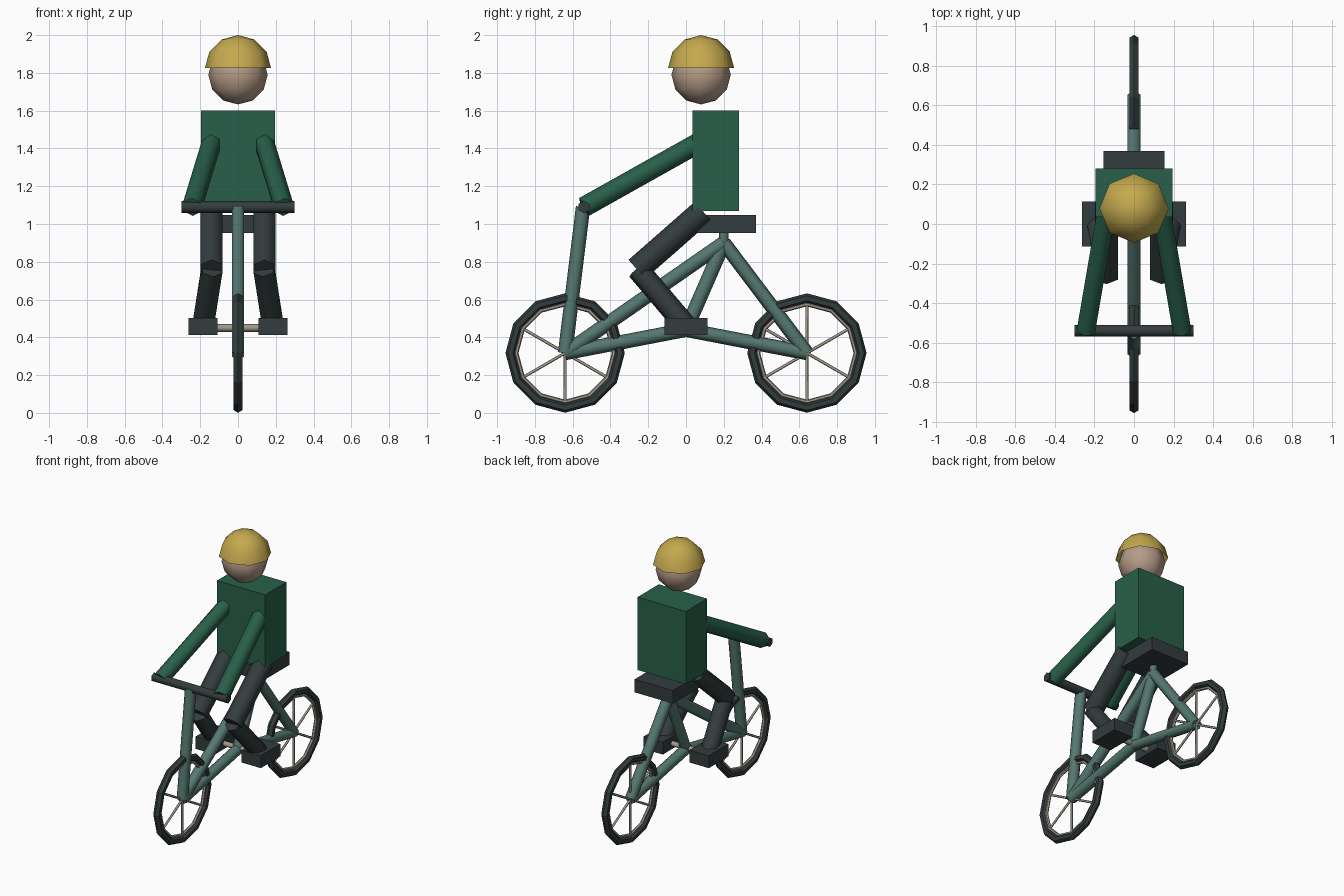
import bpy, bmesh, math
from mathutils import Vector, Matrix

if "Cube" in bpy.data.objects:
    bpy.data.objects.remove(bpy.data.objects["Cube"])


def mat(name, hex_code):
    rgb = [int(hex_code[i:i + 2], 16) / 255 for i in (0, 2, 4)]
    lin = [c / 12.92 if c < 0.04 else ((c + 0.055) / 1.055) ** 2.4 for c in rgb]
    m = bpy.data.materials.new(name)
    m.diffuse_color = (*lin, 1)
    m.use_nodes = True
    m.node_tree.nodes["Principled BSDF"].inputs["Base Color"].default_value = m.diffuse_color
    return m


GREEN = mat("jersey green", "28604a")
DARK = mat("dark grey", "333c3d")
FRAME = mat("frame teal grey", "557870")
SKIN = mat("skin", "b59b87")
GOLD = mat("helmet gold", "c4a94e")
METAL = mat("warm metal", "a29b8d")


def finish(name, bm, material, smooth=None):
    me = bpy.data.meshes.new(name)
    bmesh.ops.recalc_face_normals(bm, faces=bm.faces)
    bm.to_mesh(me)
    bm.free()
    me.materials.append(material)
    ob = bpy.data.objects.new(name, me)
    bpy.context.collection.objects.link(ob)
    if smooth:
        bpy.ops.object.select_all(action='DESELECT')
        ob.select_set(True)
        bpy.context.view_layer.objects.active = ob
        bpy.ops.object.shade_smooth_by_angle(angle=math.radians(smooth))
    return ob


def add_tube(bm, a, b, r, sides=6):
    a, b = Vector(a), Vector(b)
    d = b - a
    m = Matrix.Translation((a + b) / 2) @ d.to_track_quat('Z', 'Y').to_matrix().to_4x4()
    bmesh.ops.create_cone(bm, cap_ends=True, segments=sides, radius1=r,
                          radius2=r, depth=d.length, matrix=m)


def tube(name, a, b, r, material, sides=6):
    bm = bmesh.new()
    add_tube(bm, a, b, r, sides)
    return finish(name, bm, material, 62)


def box(name, lo, hi, material):
    lo, hi = Vector(lo), Vector(hi)
    bm = bmesh.new()
    bmesh.ops.create_cube(bm, size=1, matrix=Matrix.Translation((lo + hi) / 2)
                          @ Matrix.Diagonal((*(hi - lo), 1)))
    return finish(name, bm, material)


def ring(name, y, z, major, minor, material, sides, segs=12):
    # Upright hoop around the x axis
    bm = bmesh.new()
    loops = []
    for i in range(segs):
        t = math.tau * i / segs
        loop = []
        for j in range(sides):
            p = math.tau * j / sides
            rad = major + minor * math.cos(p)
            loop.append(bm.verts.new((minor * math.sin(p), y + rad * math.cos(t),
                                      z + rad * math.sin(t))))
        loops.append(loop)
    for i in range(segs):
        a, b = loops[i], loops[(i + 1) % segs]
        for j in range(sides):
            k = (j + 1) % sides
            bm.faces.new((a[j], a[k], b[k], b[j]))
    return finish(name, bm, material)


# Wheels
HZ = 0.317
for label, y in (("front", -0.64), ("rear", 0.64)):
    ring(label + "_tyre", y, HZ, 0.29, 0.026, DARK, 6)
    ring(label + "_rim", y, HZ, 0.258, 0.011, METAL, 6)
    bm = bmesh.new()
    for k in range(3):
        t = math.radians(30 + 60 * k)
        d = Vector((0, math.cos(t), math.sin(t))) * 0.255
        c = Vector((0, y, HZ))
        add_tube(bm, c - d, c + d, 0.008)
    finish(label + "_spokes", bm, METAL, 62)

# Bicycle frame
front, rear = (0, -0.64, HZ), (0, 0.64, HZ)
crank, post = (0, 0, 0.44), (0, 0.2, 0.9)
for name, a, b in (("fork", front, (0, -0.545, 1.09)), ("top_tube", front, post),
                   ("down_tube", front, crank), ("seat_tube", crank, post),
                   ("chain_stay", crank, rear), ("seat_stay", post, rear)):
    tube(name, a, b, 0.038, FRAME)
tube("seat_post", (0, 0.2, 0.88), (0, 0.2, 0.97), 0.026, FRAME)
tube("handlebar", (-0.3, -0.54, 1.09), (0.3, -0.54, 1.09), 0.033, DARK)
tube("pedal_axle", (-0.15, 0, 0.45), (0.15, 0, 0.45), 0.021, METAL)
box("seat", (-0.155, 0.06, 0.952), (0.155, 0.37, 1.047), DARK)

# Rider body and limbs
box("torso", (-0.195, 0.035, 1.07), (0.195, 0.28, 1.6), GREEN)
for label, s in (("left", 1), ("right", -1)):
    tube(label + "_arm", (s * 0.13, 0.12, 1.46), (s * 0.243, -0.54, 1.09), 0.054, GREEN)
    tube(label + "_thigh", (s * 0.14, 0.09, 1.067), (s * 0.14, -0.26, 0.76), 0.067, DARK)
    tube(label + "_shin", (s * 0.138, -0.255, 0.76), (s * 0.185, 0.0, 0.46), 0.06, DARK)
    x0, x1 = sorted((s * 0.108, s * 0.263))
    box(label + "_shoe", (x0, -0.113, 0.413), (x1, 0.113, 0.503), DARK)

# Head
bm = bmesh.new()
bmesh.ops.create_uvsphere(bm, u_segments=8, v_segments=6, radius=0.157,
                          matrix=Matrix.Translation((0, 0.08, 1.79)))
finish("head", bm, SKIN, 62)

# Helmet: open half dome
bm = bmesh.new()
bmesh.ops.create_uvsphere(bm, u_segments=8, v_segments=6, radius=0.175)
bmesh.ops.delete(bm, geom=[v for v in bm.verts if v.co.z < -0.01], context='VERTS')
bmesh.ops.translate(bm, verts=bm.verts, vec=(0, 0.08, 1.825))
finish("helmet", bm, GOLD, 62)
